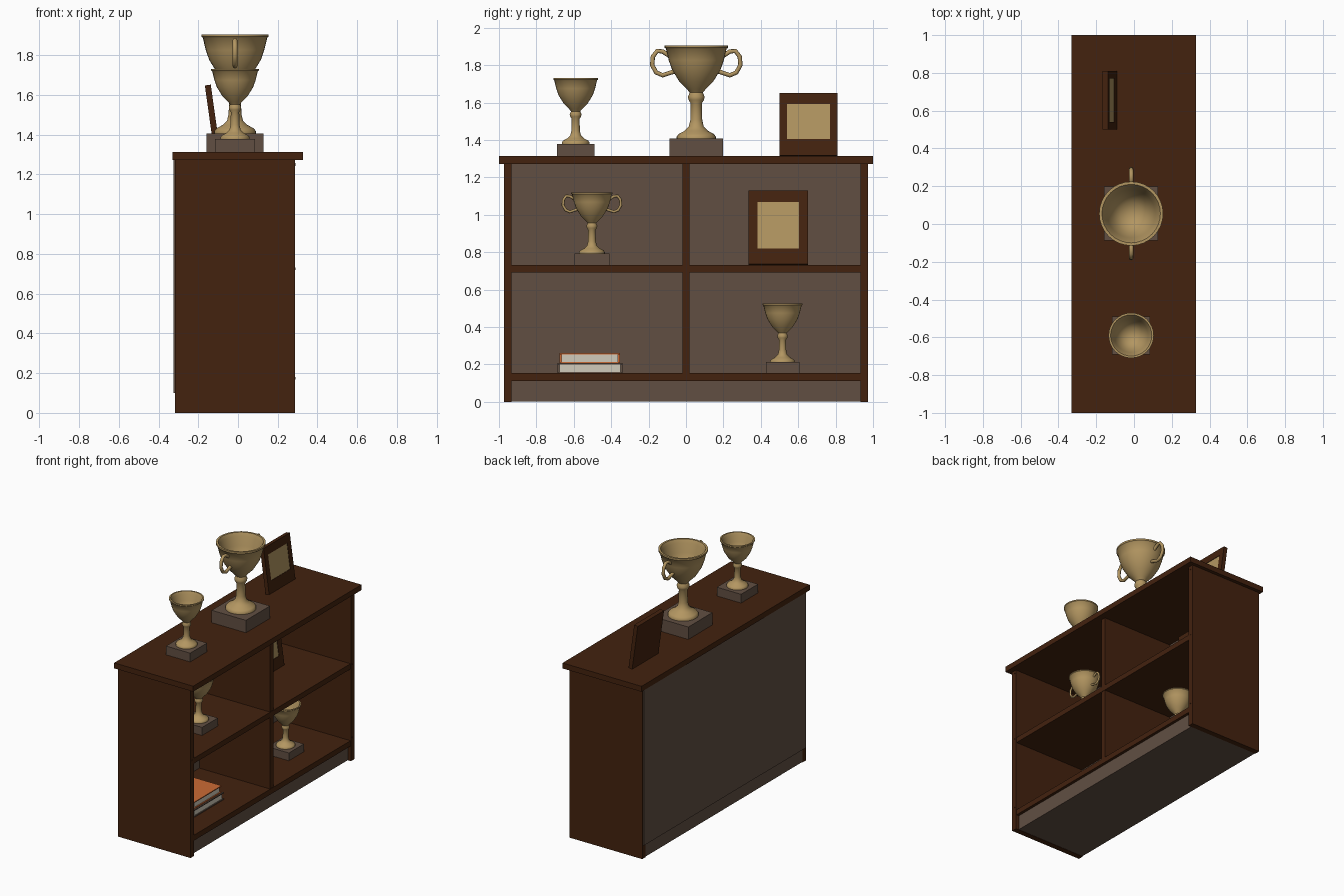
import bpy, bmesh, math
from mathutils import Matrix, Vector

if "Cube" in bpy.data.objects:
    bpy.data.objects.remove(bpy.data.objects["Cube"])


def mat(name, rgb):
    m = bpy.data.materials.new(name)
    m.diffuse_color = (*rgb, 1)
    m.use_nodes = True
    m.node_tree.nodes["Principled BSDF"].inputs["Base Color"].default_value = m.diffuse_color
    return m


WOOD = mat("dark_wood", (0.056, 0.016, 0.0045))
GREY = mat("grey_brown", (0.120, 0.078, 0.055))
GOLD = mat("gold", (0.45, 0.305, 0.12))
ORANGE = mat("orange_cover", (0.60, 0.145, 0.035))
PAPER = mat("paper", (0.64, 0.60, 0.50))


def finish(name, bm, material):
    me = bpy.data.meshes.new(name)
    bmesh.ops.recalc_face_normals(bm, faces=bm.faces)
    bm.to_mesh(me)
    bm.free()
    ob = bpy.data.objects.new(name, me)
    bpy.context.collection.objects.link(ob)
    me.materials.append(material)
    return ob


def box(name, x, y, z, material):
    bm = bmesh.new()
    bmesh.ops.create_cube(bm, size=1)
    for v in bm.verts:
        v.co = Vector([lo + (c + 0.5) * (hi - lo) for c, (lo, hi) in zip(v.co, (x, y, z))])
    return finish(name, bm, material)


def smooth(ob, angle=50):
    bpy.ops.object.select_all(action='DESELECT')
    ob.select_set(True)
    bpy.context.view_layer.objects.active = ob
    bpy.ops.object.shade_smooth_by_angle(angle=math.radians(angle))


# Cabinet carcass (opens toward +x)
box("cabinet_top", (-0.33, 0.327), (-1, 1), (1.272, 1.313), WOOD)
for s, side in ((-1, "left"), (1, "right")):
    box(side + "_side_panel", (-0.318, 0.287), sorted((s * 0.933, s * 0.974)), (0, 1.272), WOOD)
    # small dowel caps on the front edges
    for i, z in enumerate((0.175, 0.725, 1.25)):
        bm = bmesh.new()
        bmesh.ops.create_cone(bm, cap_ends=True, segments=10, radius1=0.007, radius2=0.007, depth=0.004,
                              matrix=Matrix.Translation((0.287, s * 0.953, z)) @ Matrix.Rotation(math.pi / 2, 4, 'Y'))
        finish(f"{side}_dowel_cap_{i}", bm, WOOD)
box("bottom_shelf", (-0.312, 0.283), (-0.933, 0.933), (0.112, 0.153), WOOD)
box("middle_shelf", (-0.312, 0.283), (-0.933, 0.933), (0.692, 0.732), WOOD)
box("centre_divider", (-0.312, 0.28), (-0.02, 0.02), (0.153, 1.272), WOOD)
box("plinth_base", (-0.315, 0.262), (-0.933, 0.933), (0.002, 0.112), GREY)

# Back boards, alternately stepped so the seams read
for i, (a, b, dx) in enumerate(((-0.965, -0.47, 0), (-0.47, 0, 0.004), (0, 0.46, 0.003), (0.46, 0.965, 0))):
    box(f"back_board_{i}", (-0.325 + dx * 0.4, -0.311 + dx), (a, b), (0.1, 1.272), GREY)

# Trophy profile and handle path as (radius, height), scaled by cup height
CUP = [(0, 0), (.21, 0), (.21, .022), (.19, .05), (.125, .085), (.08, .13), (.064, .2), (.06, .38),
       (.082, .415), (.09, .45), (.07, .495), (.1, .53), (.18, .61), (.26, .74), (.295, .84),
       (.325, .965), (.34, .975), (.34, 1), (.31, 1), (.285, .95), (.255, .82), (.2, .69), (.12, .6), (0, .57)]
HANDLE = [(.29, .89), (.36, .935), (.42, .94), (.465, .88), (.473, .79), (.43, .71), (.36, .68), (.24, .72)]


def trophy(name, x, y, z, h, handles):
    half, base = 0.286 * h, 0.187 * h
    box(name + "_plinth", (x - half, x + half), (y - half, y + half), (z, z + base), GREY)
    bm = bmesh.new()
    vs = [bm.verts.new((r * h, 0, t * h)) for r, t in CUP]
    es = [bm.edges.new(p) for p in zip(vs, vs[1:])]
    bmesh.ops.spin(bm, geom=vs + es, axis=(0, 0, 1), cent=(0, 0, 0), angle=math.tau, steps=32)
    bmesh.ops.remove_doubles(bm, verts=bm.verts, dist=0.0005)
    cup = finish(name + "_cup", bm, GOLD)
    cup.location = (x, y, z + base)
    smooth(cup)
    for s in (-1, 1) if handles else ():
        cu = bpy.data.curves.new(name + "_handle", 'CURVE')
        cu.dimensions = '3D'
        cu.bevel_depth = 0.024 * h
        cu.bevel_resolution = 2
        sp = cu.splines.new('POLY')
        sp.points.add(len(HANDLE) - 1)
        for p, (r, t) in zip(sp.points, HANDLE):
            p.co = (0, s * r * h, t * h, 1)
        ob = bpy.data.objects.new(name + ("_left_handle" if s < 0 else "_right_handle"), cu)
        bpy.context.collection.objects.link(ob)
        cu.materials.append(GOLD)
        ob.location = cup.location
        bpy.ops.object.select_all(action='DESELECT')
        ob.select_set(True)
        bpy.context.view_layer.objects.active = ob
        bpy.ops.object.convert(target='MESH')


trophy("large_trophy", -0.015, 0.055, 1.313, 0.499, True)
trophy("small_trophy", -0.015, -0.59, 1.313, 0.352, False)
trophy("shelf_trophy", 0.025, -0.503, 0.732, 0.327, True)
trophy("lower_trophy", 0.035, 0.516, 0.153, 0.313, False)


# Leaning picture frames: rails, backing and a gold picture
def frame(name, x, y, z, w, h, side, low, top):
    tilt = Matrix.Translation((x, y, z)) @ Matrix.Rotation(math.radians(-8), 4, 'Y')
    parts = [("backing", (-0.03, -0.008), (-w / 2, w / 2), (0, h), WOOD),
             ("bottom_rail", (-0.008, 0), (-w / 2, w / 2), (0, low), WOOD),
             ("top_rail", (-0.008, 0), (-w / 2, w / 2), (h - top, h), WOOD),
             ("left_rail", (-0.008, 0), (-w / 2, side - w / 2), (low, h - top), WOOD),
             ("right_rail", (-0.008, 0), (w / 2 - side, w / 2), (low, h - top), WOOD),
             ("picture", (-0.008, -0.003), (side - w / 2, w / 2 - side), (low, h - top), GOLD)]
    for part, px, py, pz, m in parts:
        box(f"{name}_{part}", px, py, pz, m).data.transform(tilt)


frame("top_frame", -0.09, 0.655, 1.317, 0.312, 0.338, 0.042, 0.088, 0.06)
frame("shelf_frame", -0.07, 0.493, 0.736, 0.318, 0.398, 0.048, 0.083, 0.063)


# Stacked books: covers, spine and pages
def book(name, x, y, z, cover):
    t = 0.007
    box(name + "_lower_cover", x, y, (z[0], z[0] + t), cover)
    box(name + "_upper_cover", x, y, (z[1] - t, z[1]), cover)
    box(name + "_spine", (x[0], x[0] + t), y, (z[0] + t, z[1] - t), cover)
    box(name + "_pages", (x[0] + t, x[1] - 0.008), (y[0] + 0.01, y[1] - 0.01), (z[0] + t, z[1] - t), PAPER)


book("lower_book", (-0.13, 0.12), (-0.687, -0.34), (0.153, 0.207), GREY)
book("upper_book", (-0.12, 0.11), (-0.675, -0.353), (0.207, 0.26), ORANGE)
